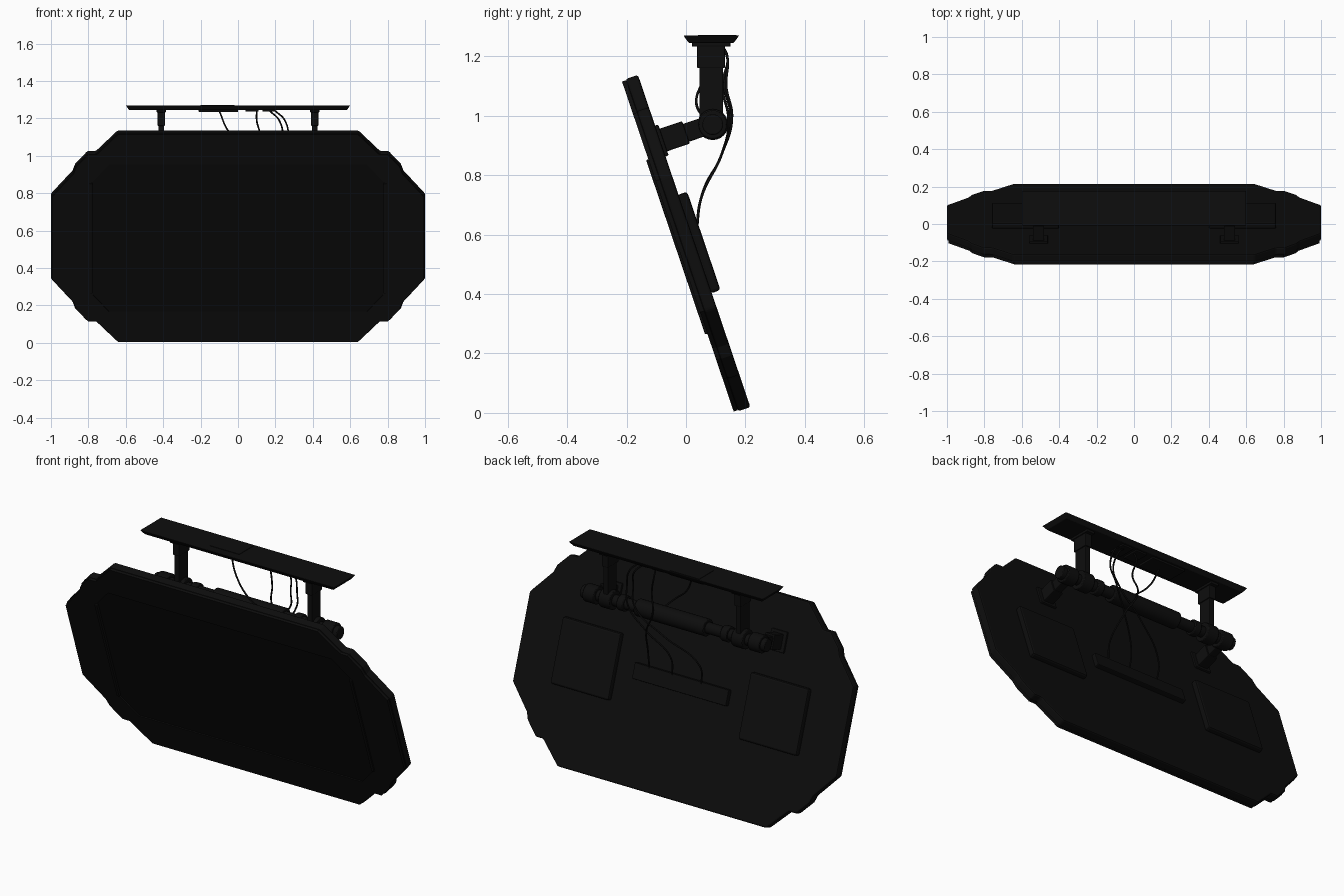
import bpy, bmesh, math
from mathutils import Matrix, Vector

if "Cube" in bpy.data.objects:
    bpy.data.objects.remove(bpy.data.objects["Cube"], do_unlink=True)


def material(name, v):
    m = bpy.data.materials.new(name)
    m.use_nodes = True
    m.diffuse_color = (v, v, v, 1)
    m.node_tree.nodes["Principled BSDF"].inputs["Base Color"].default_value = (v, v, v, 1)
    return m


BODY = material("matte black", 0.004)
SCREEN = material("screen black", 0.003)

# Panel space: local x across, y towards the back, z up the leaning panel
TILT = Matrix.Translation((0, 0, 0.569)) @ Matrix.Rotation(math.radians(18.7), 4, "X")
WORLD = Matrix.Identity(4)


def finish(name, bm, mat, matrix=WORLD, bevel=0):
    bmesh.ops.recalc_face_normals(bm, faces=bm.faces)
    bmesh.ops.transform(bm, matrix=matrix, verts=bm.verts)
    mesh = bpy.data.meshes.new(name)
    bm.to_mesh(mesh)
    bm.free()
    mesh.materials.append(mat)
    ob = bpy.data.objects.new(name, mesh)
    bpy.context.collection.objects.link(ob)
    if bevel:
        mod = ob.modifiers.new("edge", "BEVEL")
        mod.width, mod.segments = bevel, 2
        mod.limit_method, mod.angle_limit = "ANGLE", math.radians(35)
    return ob


def box(name, lo, hi, matrix=WORLD, bevel=0.004, mat=BODY):
    lo, hi = Vector(lo), Vector(hi)
    bm = bmesh.new()
    bmesh.ops.create_cube(bm, size=1)
    for v in bm.verts:
        v.co = [c * s + m for c, s, m in zip(v.co, hi - lo, (hi + lo) / 2)]
    return finish(name, bm, mat, matrix, bevel)


def slab(name, loops, y0, y1, mat=BODY, bevel=0):
    """Fill the outlines (later ones are holes) and give them depth."""
    bm = bmesh.new()
    for pts in loops:
        vs = [bm.verts.new((x, y0, z)) for x, z in pts]
        for a, b in zip(vs, vs[1:] + vs[:1]):
            bm.edges.new((a, b))
    if len(loops) == 1:
        bm.faces.new(vs)
    else:
        bmesh.ops.triangle_fill(bm, edges=bm.edges[:], use_beauty=True)
    ext = bmesh.ops.extrude_face_region(bm, geom=bm.faces[:], use_keep_orig=True)
    for v in ext["geom"]:
        if isinstance(v, bmesh.types.BMVert):
            v.co.y = y1
    return finish(name, bm, mat, TILT, bevel)


def tube(name, x0, x1, radius, centre=(0.09, 0.97)):
    bm = bmesh.new()
    bmesh.ops.create_cone(bm, cap_ends=True, segments=24, radius1=radius,
                          radius2=radius, depth=abs(x1 - x0))
    place = Matrix.Translation(((x0 + x1) / 2, *centre)) @ Matrix.Rotation(math.pi / 2, 4, "Y")
    ob = finish(name, bm, BODY, place, 0.004)
    bpy.ops.object.select_all(action="DESELECT")
    ob.select_set(True)
    bpy.context.view_layer.objects.active = ob
    bpy.ops.object.shade_smooth_by_angle(angle=math.radians(40))


def cable(name, pts):
    cu = bpy.data.curves.new(name, "CURVE")
    cu.dimensions, cu.bevel_depth, cu.bevel_resolution = "3D", 0.0045, 2
    cu.resolution_u = 8
    sp = cu.splines.new("BEZIER")
    sp.bezier_points.add(len(pts) - 1)
    for bp, p in zip(sp.bezier_points, pts):
        bp.co = p
        bp.handle_left_type = bp.handle_right_type = "AUTO"
    cu.materials.append(BODY)
    ob = bpy.data.objects.new(name, cu)
    bpy.context.collection.objects.link(ob)
    bpy.ops.object.select_all(action="DESELECT")
    ob.select_set(True)
    bpy.context.view_layer.objects.active = ob
    bpy.ops.object.convert(target="MESH")


def four_way(quarter):
    """Mirror one corner's points, listed from the side to the top, into a loop."""
    right = [(x, -z) for x, z in reversed(quarter)] + quarter
    return right + [(-x, z) for x, z in reversed(right)]


# Leaning display: rear shell, front bezel and sunken screen
outline = four_way([(1.0, 0.235), (0.885, 0.365), (0.87, 0.405), (0.805, 0.475),
                    (0.76, 0.475), (0.645, 0.59)])
opening = four_way([(0.785, 0.31), (0.69, 0.415)])
slab("display_shell", [outline], -0.015, 0.029, bevel=0.008)
slab("front_bezel", [[(x * 0.993, z * 0.993) for x, z in outline], opening], -0.029, -0.0145)
slab("screen", [[(x * 1.005, z * 1.005) for x, z in opening]], -0.022, -0.014, SCREEN)

# Service cover bar on the back
box("rear_cover_bar", (-0.29, 0.025, -0.042), (0.29, 0.054, 0.042), TILT)

# Ceiling plate with a chamfered underside
bm = bmesh.new()
bmesh.ops.create_cube(bm, size=1)
for v in bm.verts:
    inset = 0.018 if v.co.z < 0 else 0
    v.co = (v.co.x * 2 * (0.6 - inset), 0.085 + v.co.y * 2 * (0.094 - inset), 1.2575 + v.co.z * 0.025)
finish("ceiling_plate", bm, BODY, bevel=0.003)
box("junction_box", (-0.21, 0.035, 1.234), (0, 0.15, 1.25))
box("junction_cover", (-0.2, 0.04, 1.269), (-0.02, 0.17, 1.272), bevel=0)
for i in range(2):
    x = 0.04 + i * 0.09
    box("cable_socket", (x, 0.05, 1.236), (x + 0.07, 0.15, 1.25))

# Pivot tube between the posts
tube("pivot_tube", -0.54, 0.54, 0.03)
tube("pivot_motor", -0.2, 0.23, 0.046)

for side in (-1, 1):
    def pair(name, lo, hi, matrix=WORLD, bevel=0.004):
        a, b = sorted((lo[0] * side, hi[0] * side))
        box(name, (a, *lo[1:]), (b, *hi[1:]), matrix, bevel)

    pair("screen_side_trim", (0.778, -0.037, -0.31), (0.795, -0.02, 0.31), TILT)
    pair("rear_cover", (0.4, 0.025, -0.185), (0.76, 0.06, 0.165), TILT, 0.01)
    # Hanging posts
    pair("post_flange", (0.385, 0.02, 1.232), (0.435, 0.15, 1.25))
    pair("post_sleeve", (0.39, 0.037, 1.16), (0.43, 0.131, 1.24))
    pair("post", (0.395, 0.045, 0.95), (0.425, 0.125, 1.2))
    # Arms from the display to the pivot
    pair("arm_pad", (0.46, 0.025, 0.3), (0.56, 0.04, 0.41), TILT)
    pair("arm_block", (0.48, 0.03, 0.315), (0.54, 0.12, 0.395), TILT)
    pair("arm", (0.488, 0.11, 0.322), (0.532, 0.215, 0.385), TILT)
    # Collars and knobs on the tube
    for name, a, b, r in (("post_collar", 0.375, 0.445, 0.052), ("tube_collar", 0.3, 0.34, 0.042),
                          ("arm_collar", 0.475, 0.545, 0.048), ("end_knob", 0.54, 0.57, 0.035)):
        tube(name, a * side, b * side, r)

# Loose cables: from the ceiling, round the tube, down to the rear cover
for x0, x1, x2, bulge in ((0.1, 0.12, 0.2, 0.15), (0.2, 0.27, 0.06, 0.155), (0.17, 0.24, -0.12, 0.142)):
    cable("cable", [(x0, 0.12, 1.24), (x0 + 0.05 * (x1 > 0.2), 0.14, 1.19), (x1, bulge - 0.02, 1.1),
                    (x1 - 0.02, bulge, 1.0), ((x1 + x2) / 2, 0.12, 0.87),
                    (x2, 0.05, 0.72), (x2, 0.035, 0.605)])
cable("motor_cable", [(-0.1, 0.08, 1.24), (-0.05, 0.06, 1.13), (0.05, 0.035, 1.04), (0.1, 0.06, 0.99)])
